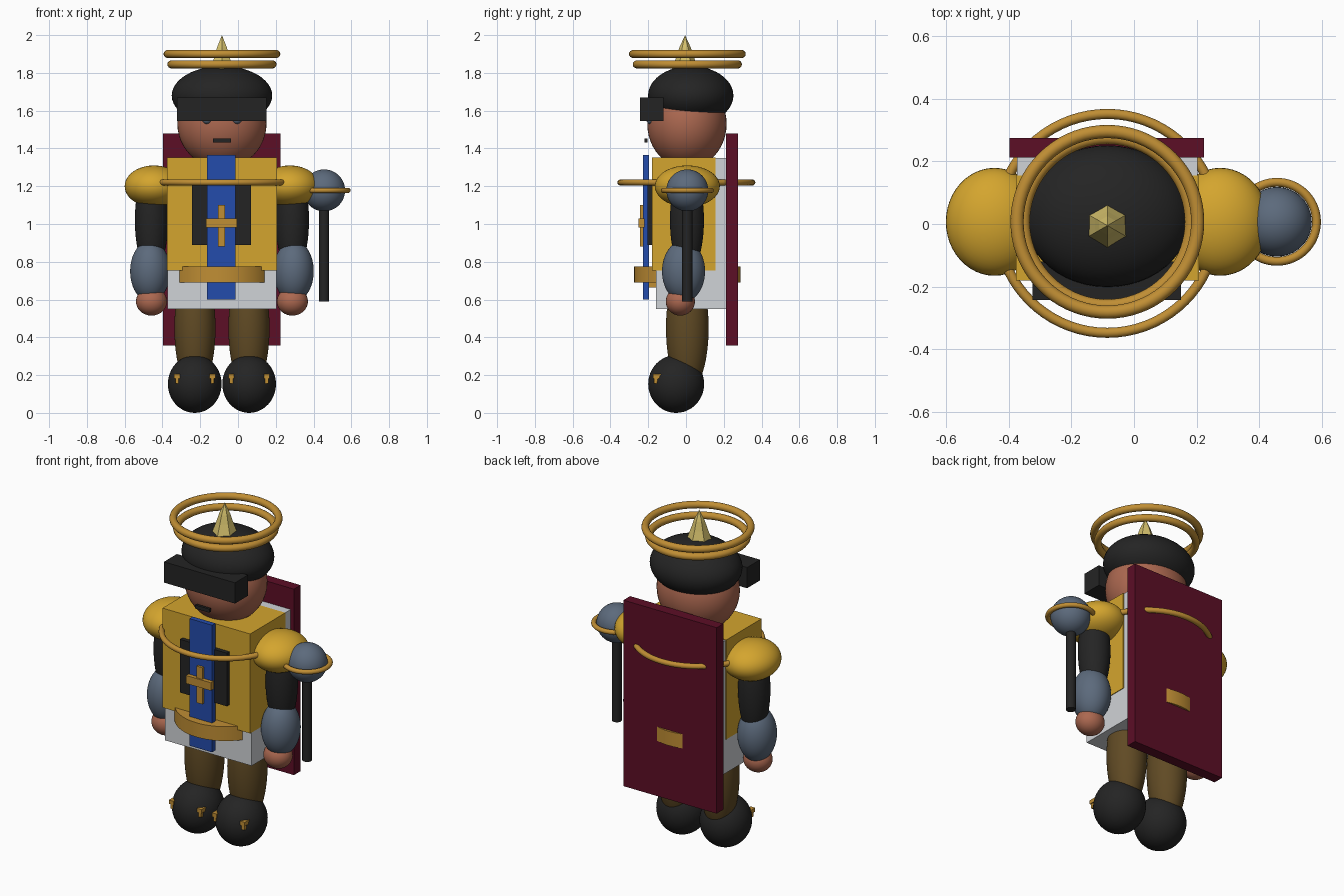
import bpy, bmesh, math
from mathutils import Vector

if "Cube" in bpy.data.objects:
    bpy.data.objects.remove(bpy.data.objects["Cube"])

CX, CY = -0.085, 0.007   # body axis


def mat(name, rgb):
    m = bpy.data.materials.new(name)
    lin = [((c / 255 + 0.055) / 1.055) ** 2.4 if c > 10 else c / 255 / 12.92 for c in rgb]
    m.diffuse_color = (*lin, 1)
    m.use_nodes = True
    m.node_tree.nodes["Principled BSDF"].inputs["Base Color"].default_value = m.diffuse_color
    return m


GOLD = mat("gold", (212, 165, 46))
BRONZE = mat("bronze", (192, 142, 52))
BLACK = mat("black", (36, 36, 36))
SLATE = mat("slate", (92, 106, 124))
SKIN = mat("skin", (172, 104, 80))
CRIMSON = mat("crimson", (92, 14, 38))
BLUE = mat("blue", (36, 76, 172))
WHITE = mat("white", (208, 211, 215))
BROWN = mat("brown", (96, 74, 36))
PALE = mat("pale_gold", (212, 192, 108))


def finish(name, m, smooth=True):
    o = bpy.context.object
    o.name = name
    o.data.materials.append(m)
    bpy.ops.object.transform_apply(location=False, rotation=False, scale=True)
    if smooth:
        bpy.ops.object.shade_smooth_by_angle(angle=math.radians(40))
    return o


def box(name, m, x, y, z):
    """Box from (min, max) ranges."""
    bpy.ops.mesh.primitive_cube_add(size=1, location=[(a + b) / 2 for a, b in (x, y, z)])
    bpy.context.object.scale = [b - a for a, b in (x, y, z)]
    return finish(name, m, False)


def ball(name, m, loc, r):
    bpy.ops.mesh.primitive_uv_sphere_add(segments=48, ring_count=24, radius=1, location=loc)
    bpy.context.object.scale = r
    return finish(name, m)


def rod(name, m, loc, r, h, n=48):
    bpy.ops.mesh.primitive_cylinder_add(vertices=n, radius=r, depth=h, location=loc)
    return finish(name, m)


def ring(name, m, loc, R, r):
    bpy.ops.mesh.primitive_torus_add(major_segments=72, minor_segments=14,
                                     major_radius=R, minor_radius=r, location=loc)
    return finish(name, m)


# Head
ball("head", SKIN, (CX, 0.005, 1.53), (0.236, 0.21, 0.235))
ball("hair", BLACK, (CX, 0.025, 1.68), (0.266, 0.226, 0.156))
box("brow_band", BLACK, (-0.323, 0.15), (-0.243, -0.12), (1.545, 1.67))
box("mouth", BLACK, (-0.133, -0.037), (-0.22, -0.205), (1.431, 1.453))
for s in (-1, 1):
    ball("eye", SLATE, (CX + s * 0.08, -0.19, 1.555), (0.025, 0.02, 0.025))

# Halo rings and six-sided spike
ring("upper_halo", BRONZE, (CX, CY, 1.9), 0.288, 0.021)
ring("lower_halo", BRONZE, (CX, CY, 1.845), 0.268, 0.021)
bm = bmesh.new()
rows = []
for r, z in ((0.07, 1.82), (0.046, 1.885), (0.03, 1.935)):
    rows.append([bm.verts.new((r * math.sin(i * math.pi / 3), r * math.cos(i * math.pi / 3), z))
                 for i in range(6)])
tip = bm.verts.new((0, 0, 2.0))
bm.faces.new(rows[0][::1])
for i in range(6):
    j = (i + 1) % 6
    for a, b in zip(rows, rows[1:]):
        bm.faces.new((a[i], a[j], b[j], b[i]))
    bm.faces.new((rows[-1][i], rows[-1][j], tip))
bmesh.ops.recalc_face_normals(bm, faces=bm.faces)
me = bpy.data.meshes.new("crown_spike")
bm.to_mesh(me)
bm.free()
spike = bpy.data.objects.new("crown_spike", me)
spike.location = (CX, -0.005, 0)
me.materials.append(PALE)
bpy.context.collection.objects.link(spike)

# Torso layers
box("tunic", WHITE, (CX - 0.288, CX + 0.288), (-0.16, 0.212), (0.55, 1.35))
box("breastplate", GOLD, (CX - 0.292, CX + 0.292), (-0.18, 0.155), (0.754, 1.353))
box("chest_panel", BLACK, (-0.243, 0.069), (-0.205, -0.17), (0.89, 1.21))
box("tabard", BLUE, (-0.164, -0.013), (-0.228, -0.197), (0.6, 1.365))
box("emblem_upright", BRONZE, (-0.106, -0.068), (-0.243, -0.22), (0.88, 1.1))
box("emblem_bar", BRONZE, (-0.17, -0.005), (-0.252, -0.22), (0.982, 1.03))
box("belt_clasp", BRONZE, (-0.13, -0.04), (-0.197, -0.15), (0.665, 0.75))
rod("belt", BRONZE, (CX, CY, 0.733), 0.281, 0.086, 64)
ring("chest_chain", BRONZE, (CX, CY - 0.005, 1.22), 0.349, 0.016)
box("cape", CRIMSON, (-0.397, 0.224), (0.212, 0.275), (0.358, 1.478))

# Limbs, mirrored about the body axis
for s, side in ((-1, "right"), (1, "left")):
    ball(side + "_shoulder", GOLD, (CX + s * 0.36, CY, 1.2), (0.155, 0.172, 0.11))
    ball(side + "_upper_arm", BLACK, (CX + s * 0.373, 0.005, 1.02), (0.088, 0.09, 0.28))
    ball(side + "_gauntlet", SLATE, (CX + s * 0.38, -0.013, 0.75), (0.106, 0.114, 0.162))
    ball(side + "_hand", SKIN, (CX + s * 0.373, -0.03, 0.59), (0.082, 0.077, 0.075))
    ball(side + "_leg", BROWN, (CX + s * 0.143, 0.007, 0.45), (0.109, 0.113, 0.34))
    bx = CX + s * 0.144
    ball(side + "_boot", BLACK, (bx, -0.052, 0.153), (0.142, 0.148, 0.153))
    for t in (-1, 1):
        x = bx + t * 0.094
        box(side + "_boot_buckle", BRONZE, (x - 0.015, x + 0.015), (-0.176, -0.12), (0.183, 0.206))
        box(side + "_boot_strap", BRONZE, (x - 0.009, x + 0.009), (-0.17, -0.12), (0.155, 0.185))

# Mace beside the left arm
rod("mace_handle", BLACK, (0.456, CY, 0.85), 0.027, 0.52, 24)
ball("mace_head", SLATE, (0.456, CY, 1.178), (0.111, 0.111, 0.111))
ring("mace_ring", BRONZE, (0.456, CY, 1.178), 0.126, 0.014)
